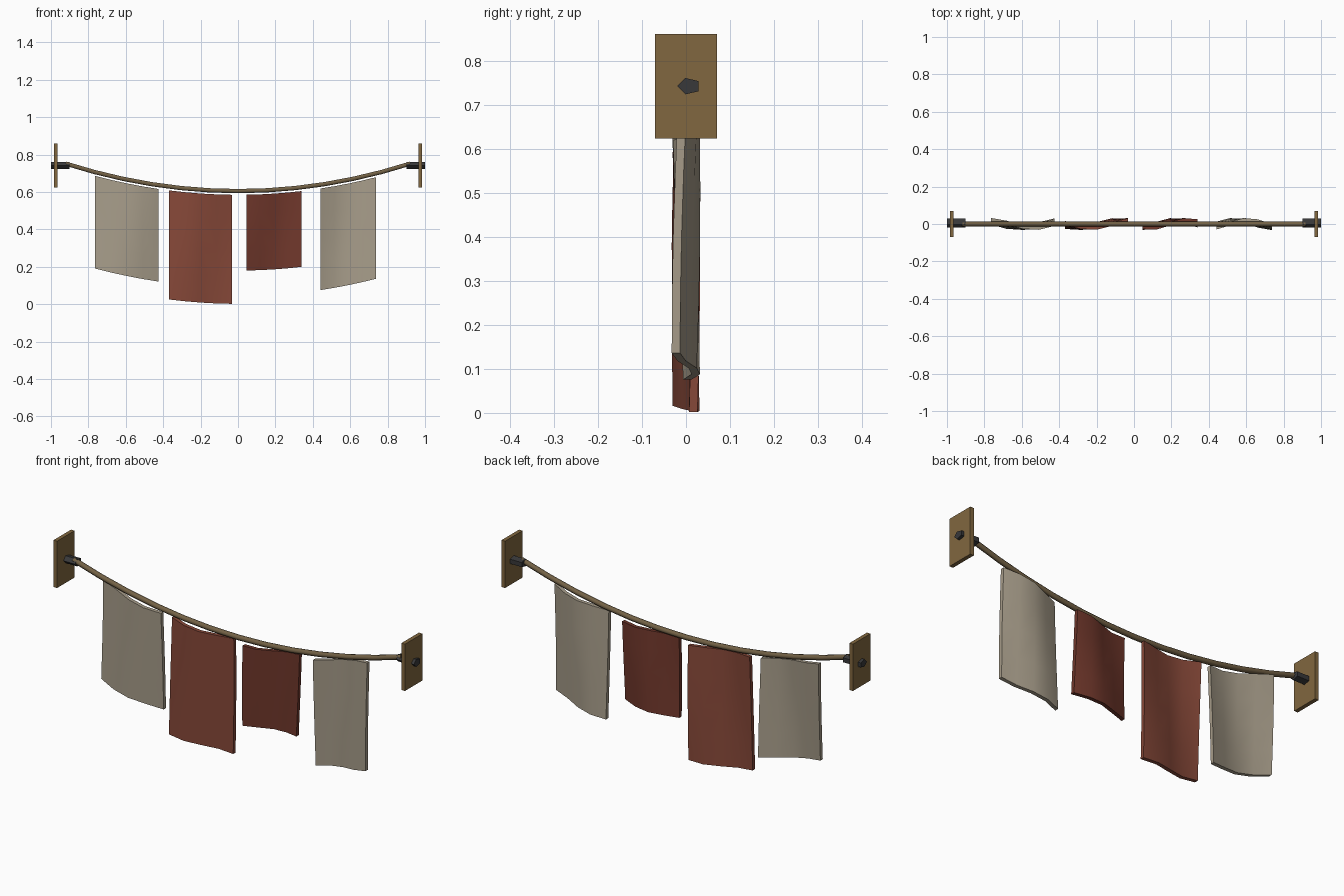
import bpy, bmesh, math

if "Cube" in bpy.data.objects:
    bpy.data.objects.remove(bpy.data.objects["Cube"])


def material(name, rgb):
    m = bpy.data.materials.new(name)
    m.diffuse_color = (*rgb, 1)
    m.use_nodes = True
    m.node_tree.nodes["Principled BSDF"].inputs["Base Color"].default_value = m.diffuse_color
    return m


WOOD = material("plate_wood", (0.22, 0.135, 0.05))
ROPE = material("rope_brown", (0.17, 0.12, 0.06))
DARK = material("dark_metal", (0.04, 0.04, 0.042))
CREAM = material("cream_cloth", (0.38, 0.33, 0.25))
RED = material("red_cloth", (0.24, 0.065, 0.04))
MAROON = material("maroon_cloth", (0.16, 0.038, 0.024))


def add_object(name, bm, mat, smooth=None):
    bmesh.ops.recalc_face_normals(bm, faces=bm.faces)
    mesh = bpy.data.meshes.new(name)
    bm.to_mesh(mesh)
    bm.free()
    mesh.materials.append(mat)
    ob = bpy.data.objects.new(name, mesh)
    bpy.context.collection.objects.link(ob)
    if smooth:
        bpy.ops.object.select_all(action='DESELECT')
        ob.select_set(True)
        bpy.context.view_layer.objects.active = ob
        bpy.ops.object.shade_smooth_by_angle(angle=math.radians(smooth))
    return ob


def loft(rings):
    """Closed solid through a list of vertex rings."""
    bm = bmesh.new()
    vs = [[bm.verts.new(p) for p in r] for r in rings]
    n = len(vs[0])
    for a, b in zip(vs, vs[1:]):
        for i in range(n):
            bm.faces.new((a[i], a[(i + 1) % n], b[(i + 1) % n], b[i]))
    bm.faces.new(vs[0])
    bm.faces.new(vs[-1])
    return bm


def sag(x):
    return 0.605 + 0.173 * x * x


# Sagging rope
rings = []
for k in range(13):
    x = -0.92 + 1.84 * k / 12
    slope = math.atan(0.346 * x)
    ring = []
    for j in range(6):
        a = math.tau * j / 6
        r = 0.013 * math.sin(a)
        ring.append((x - r * math.sin(slope), 0.013 * math.cos(a), sag(x) + r * math.cos(slope)))
    rings.append(ring)
add_object("rope", loft(rings), ROPE, 65)

# Wall plates and five-sided rope sockets at each end
for side, s in (("left", -1), ("right", 1)):
    plate = [[(s * x, y, z) for y, z in ((-0.07, 0.623), (0.07, 0.623), (0.07, 0.86), (-0.07, 0.86))]
             for x in (0.965, 0.985)]
    add_object(side + "_wall_plate", loft(plate), WOOD)
    socket = [[(s * x, 0.007 - 0.027 * math.cos(math.tau * j / 5),
                0.742 + 0.0195 * math.sin(math.tau * j / 5)) for j in range(5)]
              for x in (0.9, 1.0)]
    add_object(side + "_rope_socket", loft(socket), DARK)


# Rippled cloth panels hanging below the rope
def cloth(name, x0, x1, length, phase, mat, cols=4, rows=4, half=0.0095):
    def strip(t):
        front, back = [], []
        for c in range(cols + 1):
            u = c / cols
            x = x0 + (x1 - x0) * u
            y = 0.023 * math.sin(4.6 * u + phase - 1.18 * (1 - t))
            z = sag(x) - 0.02 - length * t
            front.append((x, y - half, z))
            back.append((x, y + half, z))
        return front, back
    bm = bmesh.new()
    grid = [[[bm.verts.new(p) for p in line] for line in strip(r / rows)] for r in range(rows + 1)]
    for a, b in zip(grid, grid[1:]):
        for f in (0, 1):
            for c in range(cols):
                bm.faces.new((a[f][c], a[f][c + 1], b[f][c + 1], b[f][c]))
        for c in (0, cols):
            bm.faces.new((a[0][c], a[1][c], b[1][c], b[0][c]))
    for row in (grid[0], grid[-1]):
        for c in range(cols):
            bm.faces.new((row[0][c], row[0][c + 1], row[1][c + 1], row[1][c]))
    add_object(name, bm, mat, 40)


panels = [("cream_cloth_left", -0.765, -0.425, 0.495, CREAM),
          ("red_cloth", -0.368, -0.032, 0.583, RED),
          ("maroon_cloth", 0.045, 0.34, 0.405, MAROON),
          ("cream_cloth_right", 0.44, 0.737, 0.543, CREAM)]
for i, (name, x0, x1, length, mat) in enumerate(panels):
    cloth(name, x0, x1, length, 2.82 + 1.2 * i, mat)
